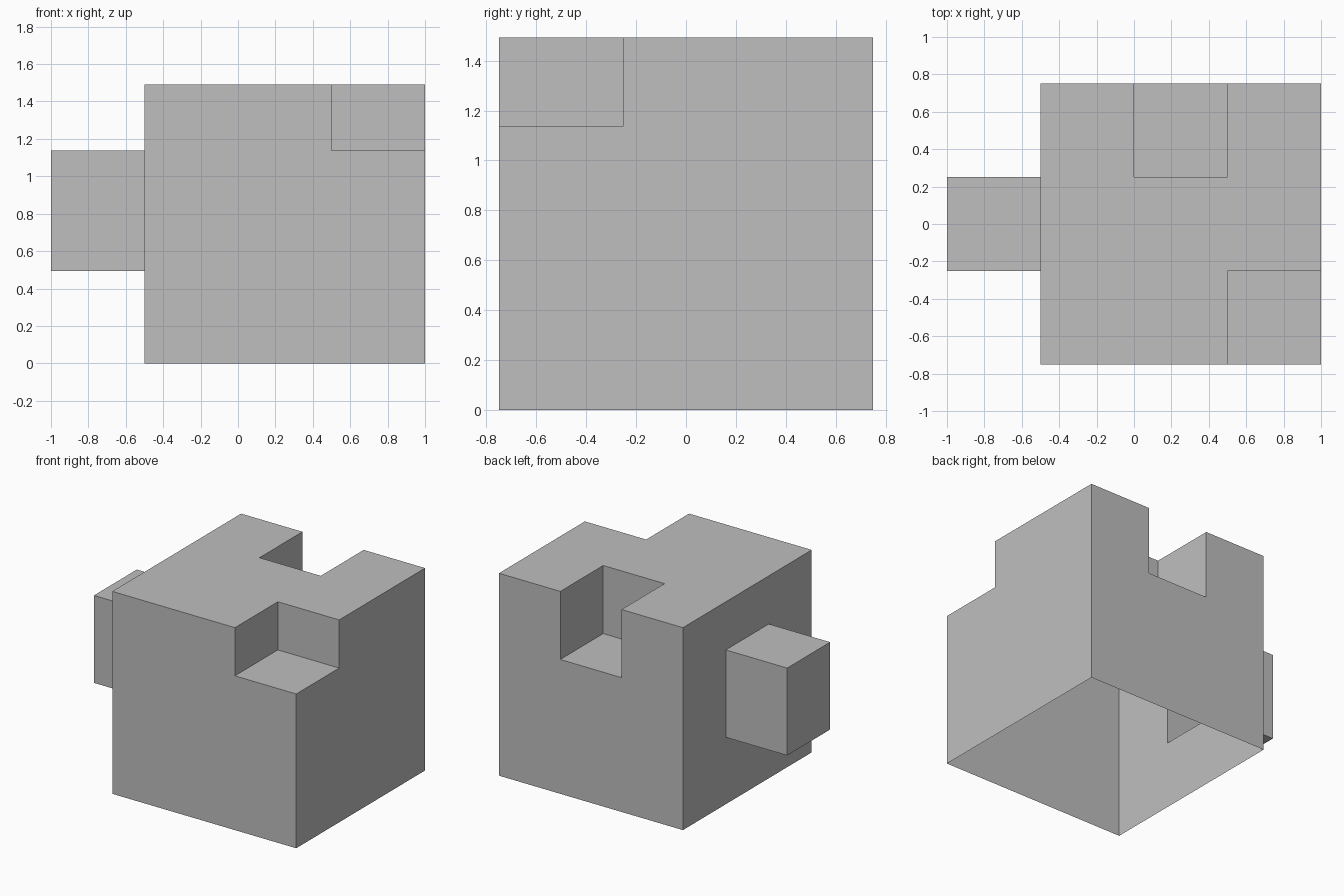
import bpy
import bmesh
from mathutils import Vector

if "Cube" in bpy.data.objects:
    bpy.data.objects.remove(bpy.data.objects["Cube"], do_unlink=True)

HEIGHT = 1.492

grey = bpy.data.materials.new("plain grey")
grey.use_nodes = True
colour = (0.52, 0.52, 0.52, 1)
grey.diffuse_color = colour
grey.node_tree.nodes["Principled BSDF"].inputs["Base Color"].default_value = colour


def box(name, low, high):
    """Flat shaded box between two opposite corners."""
    low, high = Vector(low), Vector(high)
    bm = bmesh.new()
    bmesh.ops.create_cube(bm, size=1)
    for v in bm.verts:
        v.co = (low + high) / 2 + v.co * (high - low)
    mesh = bpy.data.meshes.new(name)
    bm.to_mesh(mesh)
    bm.free()
    mesh.materials.append(grey)
    obj = bpy.data.objects.new(name, mesh)
    bpy.context.collection.objects.link(obj)
    return obj


def combine(target, tool, operation):
    """Apply a boolean and discard the tool."""
    tool.hide_render = True
    mod = target.modifiers.new(operation.lower(), "BOOLEAN")
    mod.operation = operation
    mod.solver = "EXACT"
    mod.object = tool
    bpy.context.view_layer.objects.active = target
    bpy.ops.object.modifier_apply(modifier=mod.name)
    bpy.data.objects.remove(tool, do_unlink=True)


# Main block
block = box("hollow_block", (-0.5, -0.75, 0), (1, 0.75, HEIGHT))

# Corner notch at the front and slot at the back
combine(block, box("corner_notch", (0.5, -1, 1.137), (1.2, -0.25, 2)), "DIFFERENCE")
combine(block, box("back_slot", (0, 0.25, 0.99), (0.5, 1, 2)), "DIFFERENCE")

# Side arm, open to the inside of the block
combine(block, box("side_arm", (-1, -0.25, 0.493), (-0.4, 0.25, 1.137)), "UNION")

# Open underside
bm = bmesh.new()
bm.from_mesh(block.data)
underside = [f for f in bm.faces if f.calc_center_median().z < 0.001]
bmesh.ops.delete(bm, geom=underside, context="FACES")
bm.to_mesh(block.data)
bm.free()
